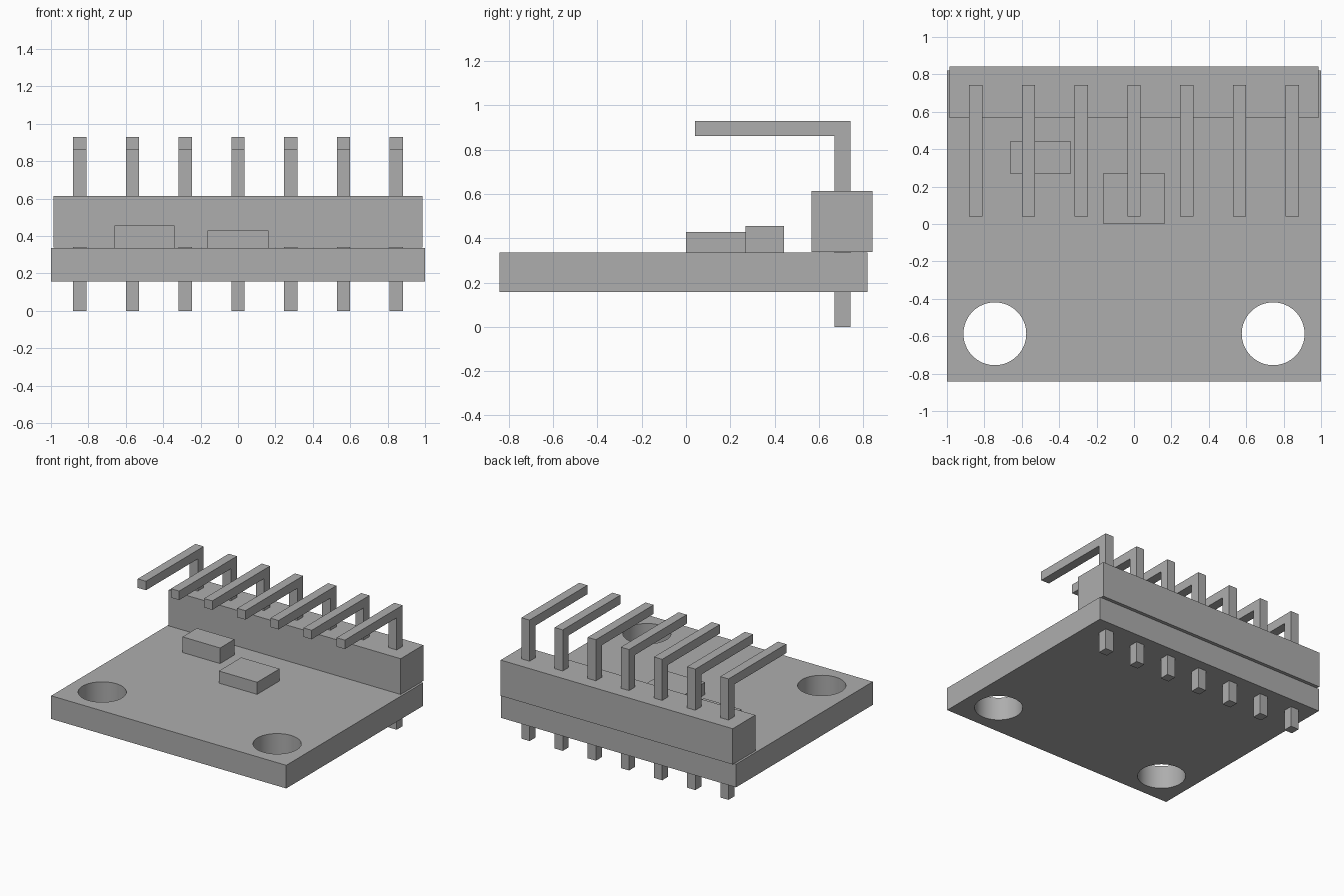
import bpy
import bmesh

if "Cube" in bpy.data.objects:
    bpy.data.objects.remove(bpy.data.objects["Cube"], do_unlink=True)

grey = bpy.data.materials.new("plain grey")
grey.use_nodes = True
colour = (0.42, 0.42, 0.42, 1)
grey.diffuse_color = colour
grey.node_tree.nodes["Principled BSDF"].inputs["Base Color"].default_value = colour


def add_object(name, bm):
    bmesh.ops.recalc_face_normals(bm, faces=bm.faces)
    mesh = bpy.data.meshes.new(name)
    bm.to_mesh(mesh)
    bm.free()
    mesh.materials.append(grey)
    obj = bpy.data.objects.new(name, mesh)
    bpy.context.collection.objects.link(obj)
    return obj


def box(name, low, high):
    bm = bmesh.new()
    bmesh.ops.create_cube(bm, size=1)
    for v in bm.verts:
        v.co = [b if c > 0 else a for c, a, b in zip(v.co, low, high)]
    return add_object(name, bm)


def bent_pin(name, x, half_width, profile):
    """Extrude a (y, z) profile along x."""
    bm = bmesh.new()
    face = bm.faces.new([bm.verts.new((x - half_width, y, z)) for y, z in profile])
    side = bmesh.ops.extrude_face_region(bm, geom=[face])["geom"]
    moved = [g for g in side if isinstance(g, bmesh.types.BMVert)]
    bmesh.ops.translate(bm, verts=moved, vec=(2 * half_width, 0, 0))
    return add_object(name, bm)


# Circuit board with two round mounting holes
board_top = 0.336
board = box("circuit_board", (-1, -0.842, 0.158), (1, 0.82, board_top))
cutters = []
for side, sign in (("left", 1), ("right", -1)):
    bpy.ops.mesh.primitive_cylinder_add(vertices=64, radius=0.168, depth=1,
                                        location=(sign * 0.744, -0.587, 0.25))
    cutter = bpy.context.object
    cutter.name = side + "_hole_cutter"
    cutter.hide_render = True
    cutter.data.materials.append(grey)
    cutters.append(cutter)
    cut = board.modifiers.new(side + " hole", "BOOLEAN")
    cut.operation = "DIFFERENCE"
    cut.solver = "EXACT"
    cut.object = cutter

# Bake the holes in, then smooth their walls
bpy.ops.object.select_all(action="DESELECT")
board.select_set(True)
bpy.context.view_layer.objects.active = board
for name in [m.name for m in board.modifiers]:
    bpy.ops.object.modifier_apply(modifier=name)
bpy.ops.object.shade_smooth_by_angle()
for cutter in cutters:
    bpy.data.objects.remove(cutter, do_unlink=True)

# Pin header block, overhanging the back edge
box("header_block", (-0.987, 0.567, board_top + 0.003), (0.987, 0.842, 0.614))

# Surface chips
box("tall_chip", (-0.66, 0.268, board_top), (-0.34, 0.443, 0.456))
box("flat_chip", (-0.163, 0, board_top), (0.163, 0.272, 0.429))

# Row of right-angle pins passing through header and board
pin_profile = [(0.67, 0), (0.742, 0), (0.742, 0.93),
               (0.04, 0.93), (0.04, 0.861), (0.67, 0.861)]
for i in range(7):
    bent_pin(f"pin_{i + 1}", (i - 3) * 0.282, 0.035, pin_profile)
